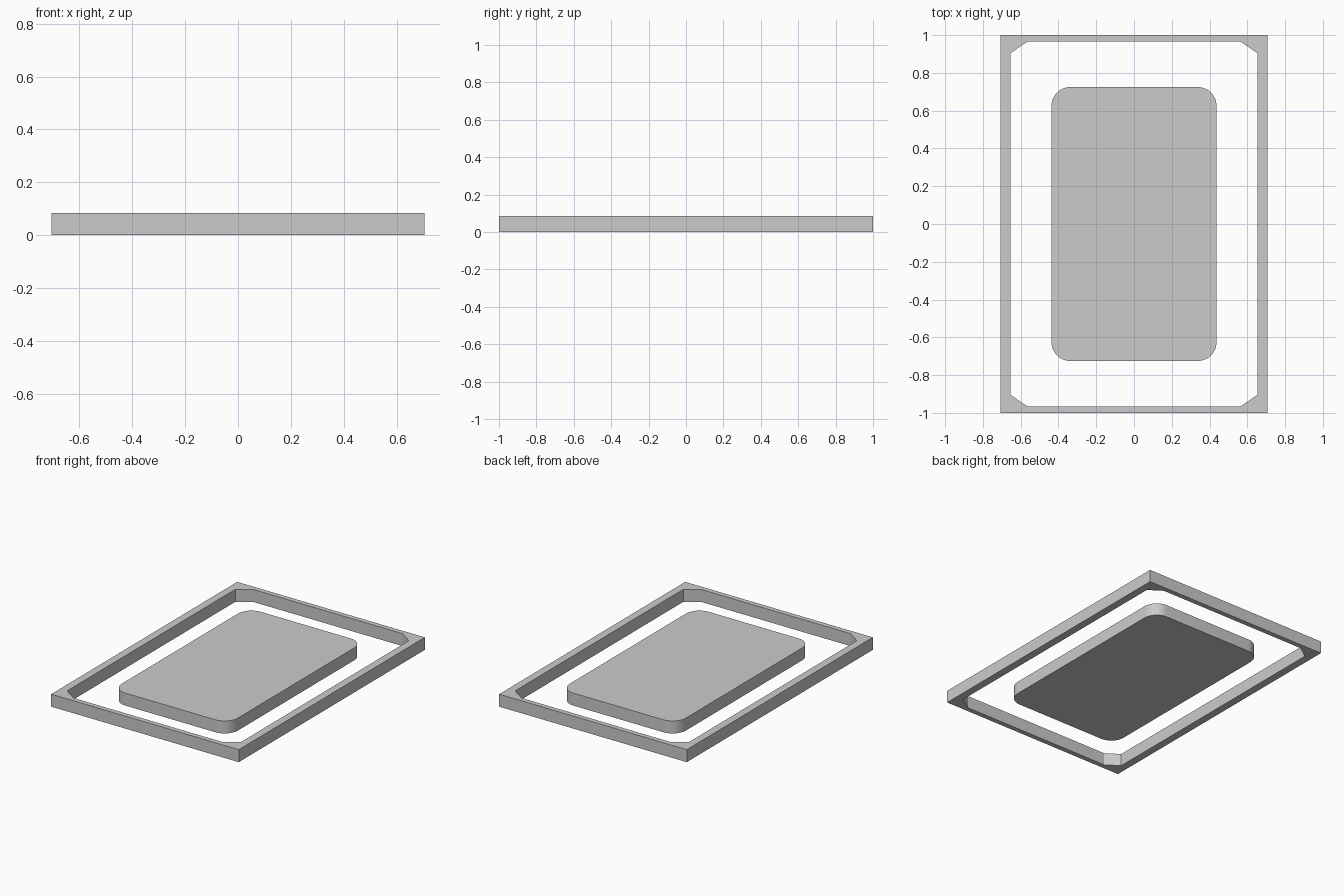
import bpy, bmesh, math

if "Cube" in bpy.data.objects:
    bpy.data.objects.remove(bpy.data.objects["Cube"])

H = 0.085  # shared thickness


def extruded(name, points, faces):
    """Flat outline on z = 0, extruded up to height H."""
    bm = bmesh.new()
    vs = [bm.verts.new((x, y, 0)) for x, y in points]
    flat = [bm.faces.new([vs[i] for i in f]) for f in faces]
    ext = bmesh.ops.extrude_face_region(bm, geom=flat, use_keep_orig=True)
    for g in ext["geom"]:
        if isinstance(g, bmesh.types.BMVert):
            g.co.z = H
    bmesh.ops.recalc_face_normals(bm, faces=bm.faces)
    me = bpy.data.meshes.new(name)
    bm.to_mesh(me)
    bm.free()
    ob = bpy.data.objects.new(name, me)
    bpy.context.collection.objects.link(ob)
    return ob


# Outer frame: square outer corners, chamfered opening
corners = [(1, 1), (-1, 1), (-1, -1), (1, -1)]
pts, faces = [(sx * 0.706, sy * 1.0) for sx, sy in corners], []
for sx, sy in corners:
    pair = [(sx * 0.653, sy * 0.905), (sx * 0.563, sy * 0.966)]
    pts += pair if sx * sy > 0 else pair[::-1]
for i in range(4):
    j = (i + 1) % 4
    a, b, c = 4 + 2 * i, 5 + 2 * i, 4 + 2 * j
    faces += [(i, b, a), (i, j, c, b)]
extruded("outer_frame", pts, faces)

# Centre panel: rounded rectangle
hx, hy, r, n = 0.437, 0.725, 0.10, 12
pts = []
for i, (sx, sy) in enumerate(corners):
    for k in range(n + 1):
        t = math.pi / 2 * (i + k / n)
        pts.append((sx * (hx - r) + r * math.cos(t), sy * (hy - r) + r * math.sin(t)))
panel = extruded("centre_panel", pts, [tuple(range(len(pts)))])

# Smooth the panel's rounded corners, keep its rims sharp
bpy.context.view_layer.objects.active = panel
panel.select_set(True)
bpy.ops.object.shade_smooth_by_angle(angle=math.radians(30))
